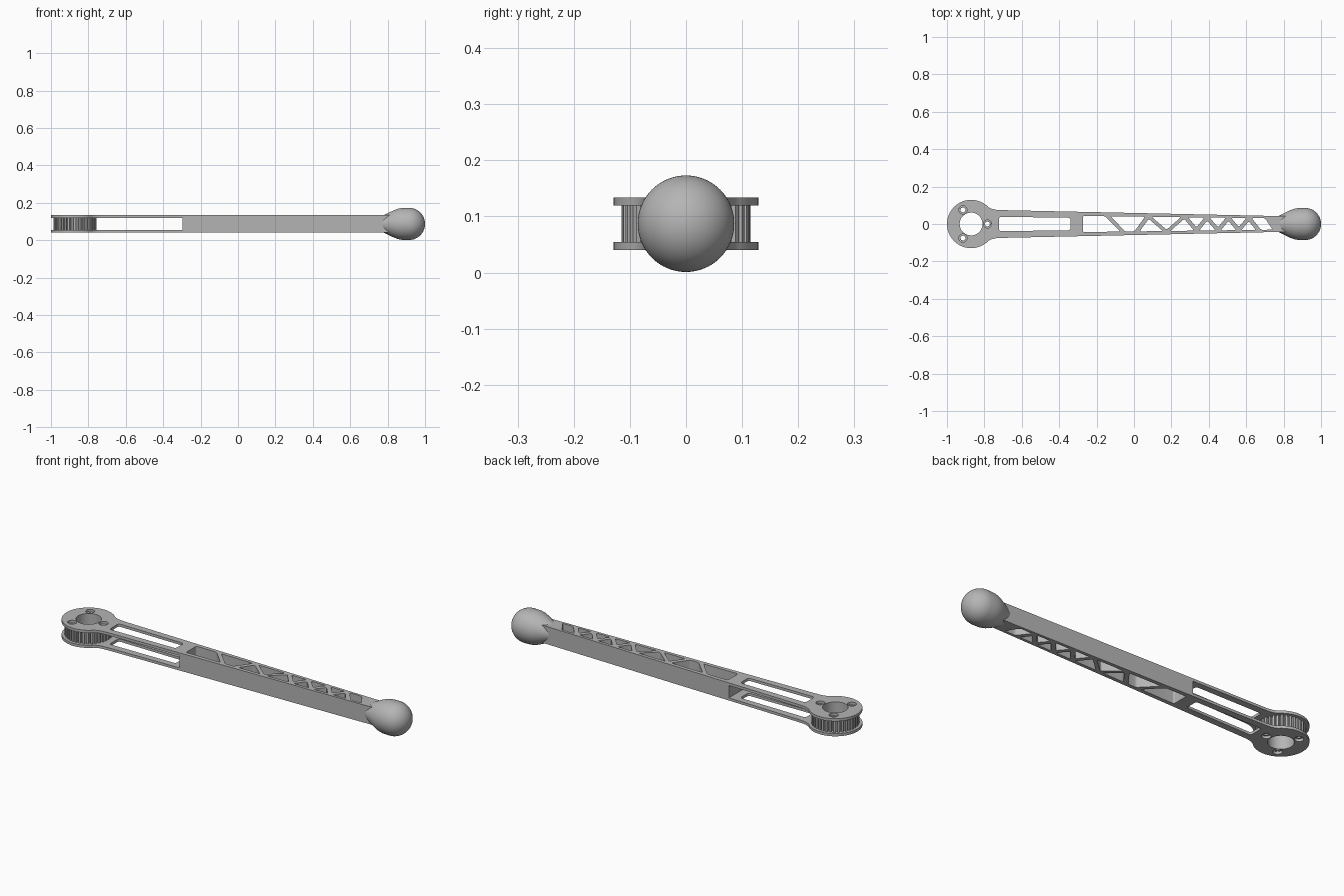
import bpy, bmesh, math
from mathutils import Vector

if "Cube" in bpy.data.objects:
    bpy.data.objects.remove(bpy.data.objects["Cube"], do_unlink=True)

grey = bpy.data.materials.new("plain_grey")
grey.use_nodes = True
grey.diffuse_color = (0.46, 0.46, 0.46, 1)
grey.node_tree.nodes["Principled BSDF"].inputs["Base Color"].default_value = (0.46, 0.46, 0.46, 1)

MID_Z = 0.087          # centre height of the arm
HUB_X = -0.871         # hub axis
BODY_X = -0.296        # where the solid body begins
PLATE = 0.014


def finish(name, mesh, z=0.0):
    bm = bmesh.new()
    bm.from_mesh(mesh)
    bmesh.ops.remove_doubles(bm, verts=bm.verts, dist=1e-5)
    bmesh.ops.recalc_face_normals(bm, faces=bm.faces)
    bm.to_mesh(mesh)
    bm.free()
    mesh.materials.clear()
    mesh.materials.append(grey)
    mesh.shade_smooth()
    mesh.set_sharp_from_angle(angle=math.radians(35))
    obj = bpy.data.objects.new(name, mesh)
    obj.location.z = z
    bpy.context.collection.objects.link(obj)
    return obj


def extruded(name, loops, z, height):
    """Filled flat outline with holes, extruded about height z."""
    curve = bpy.data.curves.new(name, "CURVE")
    curve.dimensions = "2D"
    curve.fill_mode = "BOTH"
    curve.extrude = height / 2
    for loop in loops:
        spline = curve.splines.new("POLY")
        spline.points.add(len(loop) - 1)
        for point, (x, y) in zip(spline.points, loop):
            point.co = (x, y, 0, 1)
        spline.use_cyclic_u = True
    temp = bpy.data.objects.new(name + "_outline", curve)
    bpy.context.collection.objects.link(temp)
    bpy.context.view_layer.update()
    graph = bpy.context.evaluated_depsgraph_get()
    mesh = bpy.data.meshes.new_from_object(temp.evaluated_get(graph))
    bpy.data.objects.remove(temp, do_unlink=True)
    bpy.data.curves.remove(curve)
    return finish(name, mesh, z)


def circle(cx, cy, r, n=48):
    return [(cx + r * math.cos(math.tau * i / n), cy + r * math.sin(math.tau * i / n)) for i in range(n)]


def rounded(points, r):
    """Round every corner of a polygon with a short curve."""
    pts, out = [Vector(p) for p in points], []
    for i, p in enumerate(pts):
        a, b = pts[i - 1] - p, pts[(i + 1) % len(pts)] - p
        start = p + a.normalized() * min(r, a.length * 0.42)
        end = p + b.normalized() * min(r, b.length * 0.42)
        for t in (0, 0.25, 0.5, 0.75, 1):
            q = start * (1 - t) ** 2 + p * 2 * t * (1 - t) + end * t * t
            out.append((q.x, q.y))
    return out


def half_width(x):
    return 0.0745 - (x + 0.72) * 0.0215


def hole_half(x):
    return 0.043 - (x + 0.27) * 0.0125


# Lightening holes: the gaps between neighbouring struts, given as (top x, bottom x)
struts = [(-0.287, -0.287), (-0.14, -0.06), (0.073, 0.016), (0.08, 0.168),
          (0.265, 0.18), (0.275, 0.335), (0.39, 0.335), (0.39, 0.45),
          (0.505, 0.45), (0.505, 0.56), (0.615, 0.56), (0.615, 0.665), (0.715, 0.755)]
truss_holes = []
for left, right in zip(struts, struts[1:]):
    gap = 0.014
    lt, lb, rt, rb = left[0] + gap, left[1] + gap, right[0] - gap, right[1] - gap
    top, bottom = rt - lt, rb - lb
    t = top / (top - bottom) if top * bottom < 0 else None   # where the sides cross
    cross = None
    if t is not None:
        cx = lt + (lb - lt) * t
        cross = (cx, hole_half(cx) * (1 - 2 * t))
    poly = []
    if bottom > 0:
        poly += [(lb, -hole_half(lb)), (rb, -hole_half(rb))]
    else:
        poly.append(cross)
    if top > 0:
        poly += [(rt, hole_half(rt)), (lt, hole_half(lt))]
    else:
        poly.append(cross)
    truss_holes.append(rounded(poly, 0.009))

# Solid tapered body with truss cut-outs
END_X = 0.84
body = [(BODY_X, -half_width(BODY_X)), (END_X, -half_width(END_X)),
        (END_X, half_width(END_X)), (BODY_X, half_width(BODY_X))]
extruded("truss_body", [body] + truss_holes, MID_Z, 0.093)

# Hub plates with their slotted necks, above and below
screw_spots = [(HUB_X + 0.087 * math.cos(a), 0.087 * math.sin(a))
               for a in (0, math.tau / 3, -math.tau / 3)]
bore = circle(HUB_X, 0, 0.061)
upper = [(BODY_X, half_width(BODY_X)), (-0.715, half_width(-0.715)), (-0.738, 0.0762), (-0.758, 0.0802)]
arc = [(HUB_X + 0.129 * math.cos(math.radians(a)), 0.129 * math.sin(math.radians(a)))
       for a in range(44, 317, 4)]
outline = upper + arc + [(x, -y) for x, y in reversed(upper)]
slot = rounded([(-0.723, -0.038), (-0.34, -0.034), (-0.34, 0.034), (-0.723, 0.038)], 0.014)
plate_holes = [bore, slot] + [circle(x, y, 0.022, 24) for x, y in screw_spots]
for name, side in (("upper_plate", 1), ("lower_plate", -1)):
    extruded(name, [outline] + plate_holes, MID_Z + side * (0.0465 - PLATE / 2), PLATE)

# Toothed pulley between the plates
TEETH = 36
gear = []
for i in range(TEETH):
    for part, r in ((0, 0.115), (0.5, 0.115), (0.6, 0.104), (0.9, 0.104)):
        a = math.tau * (i + part) / TEETH
        gear.append((HUB_X + r * math.cos(a), r * math.sin(a)))
core_holes = [bore] + [circle(x, y, 0.013, 24) for x, y in screw_spots]
extruded("toothed_pulley", [gear] + core_holes, MID_Z, 0.093 - 2 * PLATE)

# Rounded knob at the tip, turned about the long axis
BALL_X, BALL_R = 0.914, 0.086
profile = [(0.755, 0.0), (0.757, 0.036), (0.78, 0.047), (0.81, 0.062), (0.835, 0.0735),
           (0.855, 0.081), (0.875, 0.085), (0.895, BALL_R)]
profile += [(BALL_X + BALL_R * math.sin(math.pi * i / 32), BALL_R * math.cos(math.pi * i / 32))
            for i in range(17)]
bm = bmesh.new()
verts = [bm.verts.new((x, 0, max(r, 0.0))) for x, r in profile]
edges = [bm.edges.new(pair) for pair in zip(verts, verts[1:])]
bmesh.ops.spin(bm, geom=verts + edges, cent=(0, 0, 0), axis=(1, 0, 0),
               angle=math.tau, steps=64, use_merge=True)
mesh = bpy.data.meshes.new("tip_knob")
bm.to_mesh(mesh)
bm.free()
finish("tip_knob", mesh, MID_Z)
